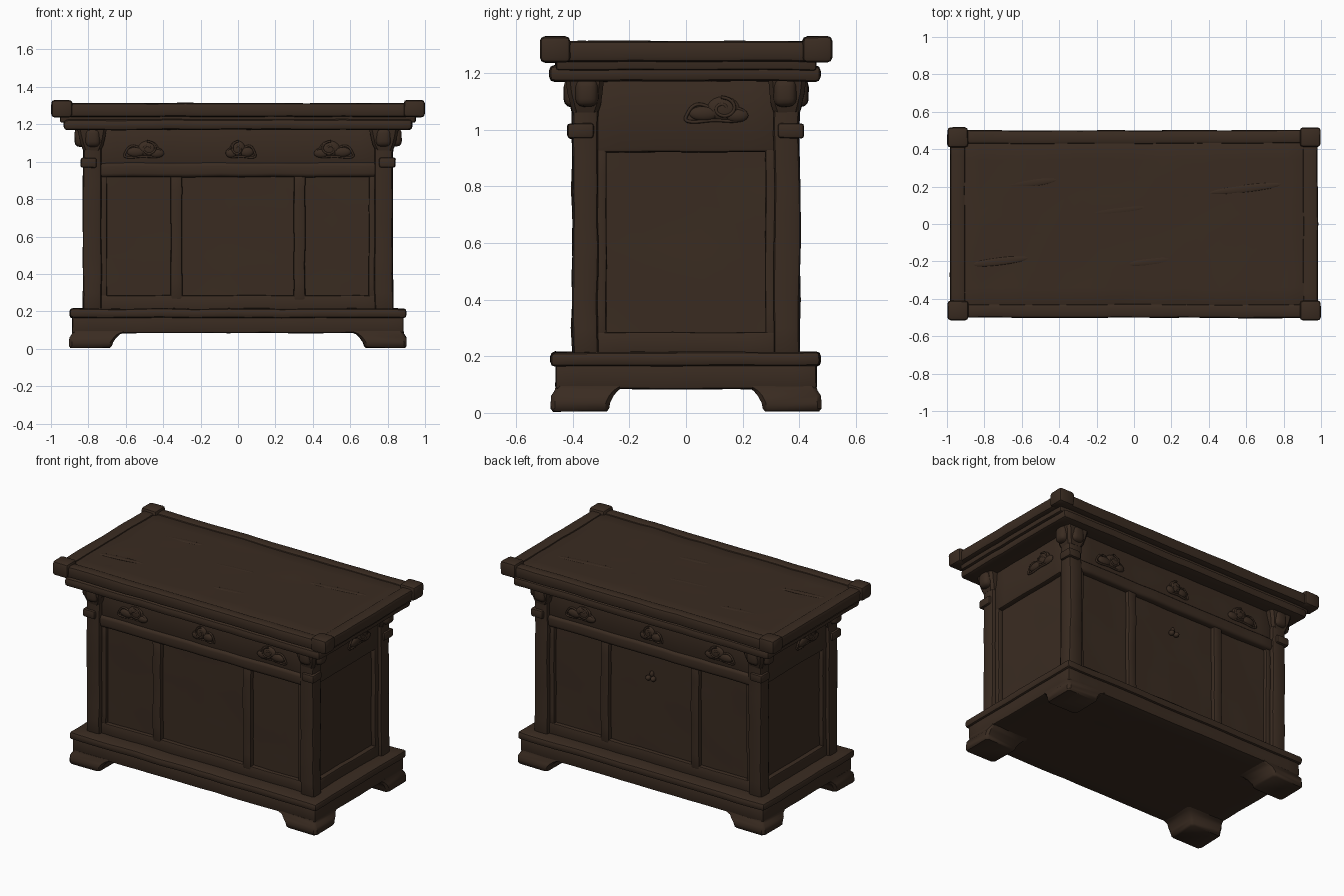
import bpy, bmesh, math
from mathutils import Vector, noise

if "Cube" in bpy.data.objects:
    bpy.data.objects.remove(bpy.data.objects["Cube"])

wood = bpy.data.materials.new("dark_brown_wood")
wood.diffuse_color = (0.042, 0.0245, 0.0152, 1)
wood.use_nodes = True
wood.node_tree.nodes["Principled BSDF"].inputs["Base Color"].default_value = wood.diffuse_color


def finish(bm, name, wobble=0.004, step=0.09):
    """Slice long parts, wobble them like hand-carved wood, smooth shade."""
    if wobble:
        for ax in range(3):
            cs = [v.co[ax] for v in bm.verts]
            lo, hi = min(cs), max(cs)
            n = int((hi - lo) / step)
            no = Vector([1 if i == ax else 0 for i in range(3)])
            for k in range(1, n):
                bmesh.ops.bisect_plane(bm, geom=bm.verts[:] + bm.edges[:] + bm.faces[:],
                                       plane_co=no * (lo + (hi - lo) * k / n), plane_no=no)
        for v in bm.verts:
            v.co += noise.noise_vector(v.co * 6 + Vector((3.1, 7.7, 1.3))) * wobble
    bmesh.ops.recalc_face_normals(bm, faces=bm.faces[:])
    me = bpy.data.meshes.new(name)
    bm.to_mesh(me)
    bm.free()
    ob = bpy.data.objects.new(name, me)
    bpy.context.collection.objects.link(ob)
    me.materials.append(wood)
    bpy.ops.object.select_all(action='DESELECT')
    ob.select_set(True)
    bpy.context.view_layer.objects.active = ob
    bpy.ops.object.shade_smooth_by_angle(angle=math.radians(40))
    return ob


def box(name, x0, x1, y0, y1, z0, z1, bevel=0.012, wobble=0.004, seg=2):
    bm = bmesh.new()
    bmesh.ops.create_cube(bm, size=1)
    for v in bm.verts:
        v.co = Vector(((x0 + x1) / 2 + v.co.x * (x1 - x0), (y0 + y1) / 2 + v.co.y * (y1 - y0),
                       (z0 + z1) / 2 + v.co.z * (z1 - z0)))
    if bevel:
        bmesh.ops.bevel(bm, geom=bm.edges[:], offset=bevel, segments=seg, profile=0.5, affect='EDGES')
    return finish(bm, name, wobble)


def mbox(name, sx, sy, x0, x1, y0, y1, *rest, **kw):
    """Box given in the +x +y quarter, mirrored by signs."""
    xs, ys = sorted((x0 * sx, x1 * sx)), sorted((y0 * sy, y1 * sy))
    return box(name, *xs, *ys, *rest, **kw)


def loft(name, sx, sy, rings, corner=0.015):
    """Stack of chamfered rectangles (z, x0, x1, y0, y1)."""
    bm = bmesh.new()
    prev = None
    for z, x0, x1, y0, y1 in rings:
        c = corner
        pts = [(x0 + c, y0), (x1 - c, y0), (x1, y0 + c), (x1, y1 - c),
               (x1 - c, y1), (x0 + c, y1), (x0, y1 - c), (x0, y0 + c)]
        ring = [bm.verts.new((x * sx, y * sy, z)) for x, y in pts]
        if prev:
            for i in range(8):
                j = (i + 1) % 8
                bm.faces.new((prev[i], prev[j], ring[j], ring[i]))
        else:
            bm.faces.new(ring)
        prev = ring
    bm.faces.new(prev)
    return finish(bm, name, 0.003, 1)


def add_ball(bm, c, r):
    made = bmesh.ops.create_uvsphere(bm, u_segments=18, v_segments=10, radius=1)
    for v in made['verts']:
        v.co = Vector([c[i] + v.co[i] * r[i] for i in range(3)])


def ball(name, c, r):
    bm = bmesh.new()
    add_ball(bm, c, r)
    return finish(bm, name, 0)


def carving(centre, angle, flip=1, s=1.0):
    """Cloud carving: raised lobes with a spiral ridge and a trailing tail."""
    bm = bmesh.new()
    for u, w, ru, rw in ((0.03, 0, 0.055, 0.042), (-0.035, -0.018, 0.05, 0.026), (0.075, -0.025, 0.04, 0.024)):
        add_ball(bm, (u * flip * s, 0, w), (ru * s, 0.016, rw))
    fill = finish(bm, "carved_cloud", 0)
    spiral = [(0.03 + (0.01 + 0.0045 * t) * math.cos(t), (0.008 + 0.004 * t) * math.sin(t))
              for t in [k * 0.4 for k in range(21)]]
    tail = [(-0.02, 0.005), (-0.05, 0.022), (-0.08, 0.005), (-0.09, -0.02), (-0.105, -0.045),
            (-0.06, -0.05), (0.0, -0.038), (0.06, -0.048), (0.11, -0.038), (0.112, -0.012), (0.08, 0.0)]
    cu = bpy.data.curves.new("carved_ridge", 'CURVE')
    cu.dimensions = '3D'
    cu.bevel_depth = 0.006
    cu.bevel_resolution = 2
    cu.resolution_u = 4
    for pts, dy in ((spiral, -0.011), (tail, -0.002)):
        sp = cu.splines.new('NURBS')
        sp.points.add(len(pts) - 1)
        sp.use_endpoint_u = True
        for p, (u, w) in zip(sp.points, pts):
            p.co = (u * flip * s, dy, w, 1)
    cu.materials.append(wood)
    ridge = bpy.data.objects.new("carved_ridge", cu)
    bpy.context.collection.objects.link(ridge)
    for ob in (fill, ridge):
        ob.location = centre
        ob.rotation_euler = (0, 0, angle)


S = [(-1, -1), (-1, 1), (1, -1), (1, 1)]

# Base: flat plinth, moulding and step
box("plinth", -0.885, 0.885, -0.46, 0.46, 0.085, 0.175, 0.008)
box("base_moulding", -0.90, 0.90, -0.478, 0.475, 0.165, 0.215, 0.016)

# Core body, deep panels
box("body_core", -0.775, 0.775, -0.352, 0.352, 0.20, 1.18, 0, wobble=0.006)

# Four corners: foot, post, collar, bracket, table corner cap
for sx, sy in S:
    loft("foot", sx, sy, [(0.005, 0.685, 0.895, 0.28, 0.47), (0.015, 0.675, 0.902, 0.272, 0.478),
                          (0.035, 0.668, 0.902, 0.268, 0.478), (0.06, 0.65, 0.9, 0.255, 0.476),
                          (0.078, 0.63, 0.888, 0.24, 0.464), (0.095, 0.59, 0.885, 0.215, 0.46)])
    mbox("corner_post", sx, sy, 0.73, 0.828, 0.31, 0.402, 0.20, 1.18, 0.016, wobble=0.007)
    mbox("post_collar", sx, sy, 0.755, 0.842, 0.325, 0.418, 0.97, 1.022, 0.01)
    loft("bracket_core", sx, sy, [(1.06, 0.735, 0.828, 0.31, 0.402), (1.09, 0.72, 0.84, 0.30, 0.41),
                                  (1.13, 0.71, 0.85, 0.295, 0.42), (1.18, 0.70, 0.86, 0.29, 0.425)])
    mbox("bracket_arm_side", sx, sy, 0.72, 0.875, 0.31, 0.392, 1.08, 1.18, 0.028, seg=3)
    mbox("bracket_arm_front", sx, sy, 0.735, 0.82, 0.30, 0.432, 1.08, 1.18, 0.028, seg=3)
    mbox("table_corner_cap", sx, sy, 0.885, 0.998, 0.41, 0.516, 1.238, 1.33, 0.018)

# Front and back: frieze, rails and stiles around three panels
for sy in (-1, 1):
    mbox("frieze", 1, sy, -0.74, 0.74, 0.33, 0.376, 0.98, 1.18, 0.006)
    mbox("frieze_moulding", 1, sy, -0.745, 0.745, 0.33, 0.392, 0.918, 0.995, 0.02, seg=3)
    mbox("bottom_rail", 1, sy, -0.74, 0.74, 0.33, 0.378, 0.20, 0.285, 0.008)
    for sx in (-1, 1):
        mbox("stile", sx, sy, 0.298, 0.36, 0.33, 0.38, 0.26, 0.94, 0.01, wobble=0.006)
        mbox("edge_stile", sx, sy, 0.70, 0.74, 0.33, 0.375, 0.26, 0.94, 0.008)
    rot = 0 if sy < 0 else math.pi
    for i, x in enumerate((-0.51, 0.02, 0.52)):
        carving((x * -sy, 0.378 * sy, 1.07), rot, 1 if i == 0 else -1, 0.75 if i == 1 else 1)

# Sides: frieze and frame around one panel
for sx in (-1, 1):
    mbox("side_frieze", sx, 1, 0.76, 0.806, -0.32, 0.32, 0.92, 1.18, 0.012)
    mbox("side_bottom_rail", sx, 1, 0.76, 0.806, -0.32, 0.32, 0.20, 0.285, 0.008)
    for sy in (-1, 1):
        mbox("side_stile", sx, sy, 0.76, 0.804, 0.28, 0.32, 0.26, 0.94, 0.008)
    carving((0.808 * sx, 0.1 * sx, 1.075), sx * math.pi / 2, 1, 1.05)

# Small door pull on the back panel
ball("pull_plate", (0, 0.355, 0.79), (0.014, 0.014, 0.02))
for sx in (-1, 1):
    ball("pull_knob", (0.018 * sx, 0.366, 0.765), (0.017, 0.019, 0.017))

# Table top: under-moulding, slab, worn panel and frame rails
box("under_moulding", -0.93, 0.932, -0.482, 0.475, 1.17, 1.226, 0.018)
box("table_slab", -0.95, 0.95, -0.46, 0.46, 1.21, 1.28, 0.01)
box("table_panel", -0.91, 0.91, -0.44, 0.44, 1.25, 1.303, 0.006, wobble=0.007)
for s in (-1, 1):
    mbox("table_long_rail", 1, s, -0.94, 0.94, 0.428, 0.502, 1.24, 1.313, 0.016)
    mbox("table_short_rail", s, 1, 0.902, 0.983, -0.46, 0.46, 1.24, 1.313, 0.016)

# Raised grain splinters on the table panel
for x, y, l in ((-0.55, 0.22, 0.3), (-0.72, -0.2, 0.32), (0.1, -0.2, 0.3), (0.6, 0.19, 0.4), (-0.1, 0.07, 0.35)):
    ob = ball("wood_grain_ridge", (0, 0, 0), (l / 2, 0.02, 0.005))
    ob.location = (x, y, 1.301)
    ob.rotation_euler = (0, 0, 0.12)
